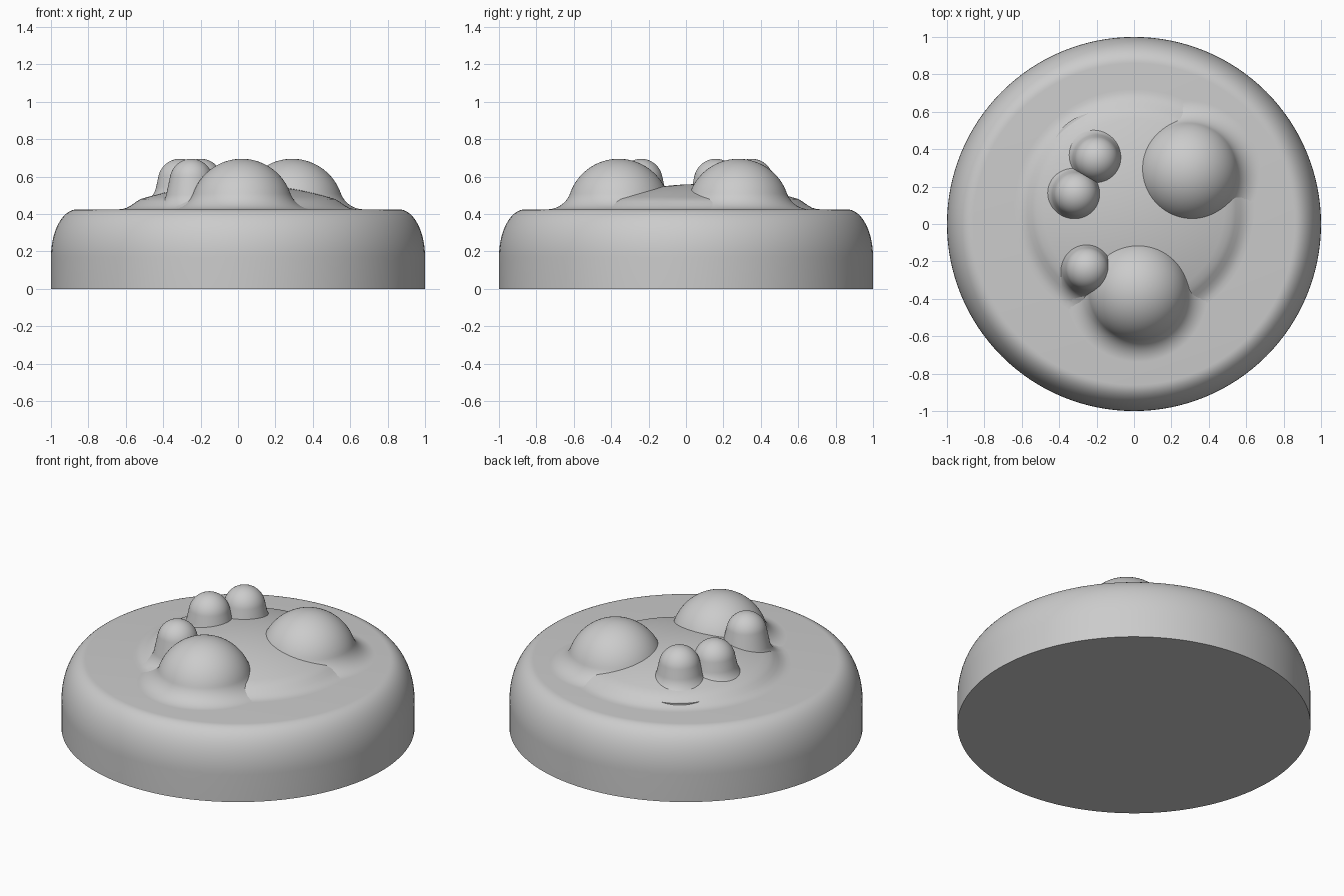
import bpy, bmesh
from math import sin, cos, tan, pi, radians

cube = bpy.data.objects.get("Cube")
if cube:
    bpy.data.objects.remove(cube, do_unlink=True)

grey = bpy.data.materials.new("plain grey")
grey.use_nodes = True
colour = (0.6, 0.6, 0.6, 1)
grey.diffuse_color = colour
grey.node_tree.nodes["Principled BSDF"].inputs["Base Color"].default_value = colour

TOP = 0.425      # flat top of the base
PEAK = 0.695     # height shared by every bump


def lathe(name, profile, x=0, y=0, sides=96):
    """Spin (radius, height) points around a vertical axis."""
    bm = bmesh.new()
    verts = [bm.verts.new((r, 0, z)) for r, z in profile]
    edges = [bm.edges.new(pair) for pair in zip(verts, verts[1:])]
    bmesh.ops.spin(bm, geom=verts + edges, cent=(0, 0, 0), axis=(0, 0, 1),
                   angle=2 * pi, steps=sides, use_merge=False)
    bmesh.ops.remove_doubles(bm, verts=bm.verts, dist=0.0001)
    bmesh.ops.recalc_face_normals(bm, faces=bm.faces)
    mesh = bpy.data.meshes.new(name)
    bm.to_mesh(mesh)
    bm.free()
    mesh.materials.append(grey)
    obj = bpy.data.objects.new(name, mesh)
    obj.location = (x, y, 0)
    bpy.context.collection.objects.link(obj)
    bpy.ops.object.select_all(action="DESELECT")
    obj.select_set(True)
    bpy.context.view_layer.objects.active = obj
    bpy.ops.object.shade_smooth_by_angle(angle=radians(40))
    return obj


def bump(name, x, y, radius, fillet, floor, angle):
    """Round cap, short slope and a concave foot that flares onto the floor."""
    steps = 20
    a = radians(angle)
    pts = [(radius * sin(a * i / steps), PEAK - radius + radius * cos(a * i / steps))
           for i in range(steps + 1)]
    r, z = pts[-1]
    drop = z - floor - fillet * (1 - cos(a))
    r += drop / tan(a)
    for i in range(steps + 1):
        t = a * (1 - i / steps)
        pts.append((r + fillet * (sin(a) - sin(t)), floor + fillet * (1 - cos(t))))
    pts += [(pts[-1][0], TOP - 0.02), (0, TOP - 0.02)]
    return lathe(name, pts, x, y)


# Drum-shaped base with a rounded shoulder
shoulder = [(0.86 + 0.14 * cos(pi / 2 * i / 16), 0.17 + (TOP - 0.17) * sin(pi / 2 * i / 16))
            for i in range(17)]
lathe("base", [(0, 0), (1, 0)] + shoulder + [(0, TOP)], sides=128)

# Shallow mound carrying the bumps: gentle crown, rounded rim, soft foot
crown = [(0.52 * i / 14, 0.56 - 0.08 * (i / 14) ** 2) for i in range(15)]
rim = [(0.545, 0.465), (0.57, 0.447), (0.595, 0.433), (0.62, 0.426), (0.64, TOP)]
lathe("mound", crown + rim + [(0.64, TOP - 0.02), (0, TOP - 0.02)], 0, 0.08)

# Two large bumps
bump("large_back_bump", 0.29, 0.28, 0.275, 0.13, TOP, 71)
bump("large_front_bump", 0.02, -0.36, 0.275, 0.13, TOP, 71)

# Three small bumps
bump("small_back_bump", -0.20, 0.35, 0.118, 0.12, 0.45, 78)
bump("small_side_bump", -0.31, 0.16, 0.118, 0.12, 0.45, 78)
bump("small_front_bump", -0.25, -0.24, 0.115, 0.10, TOP, 78)
